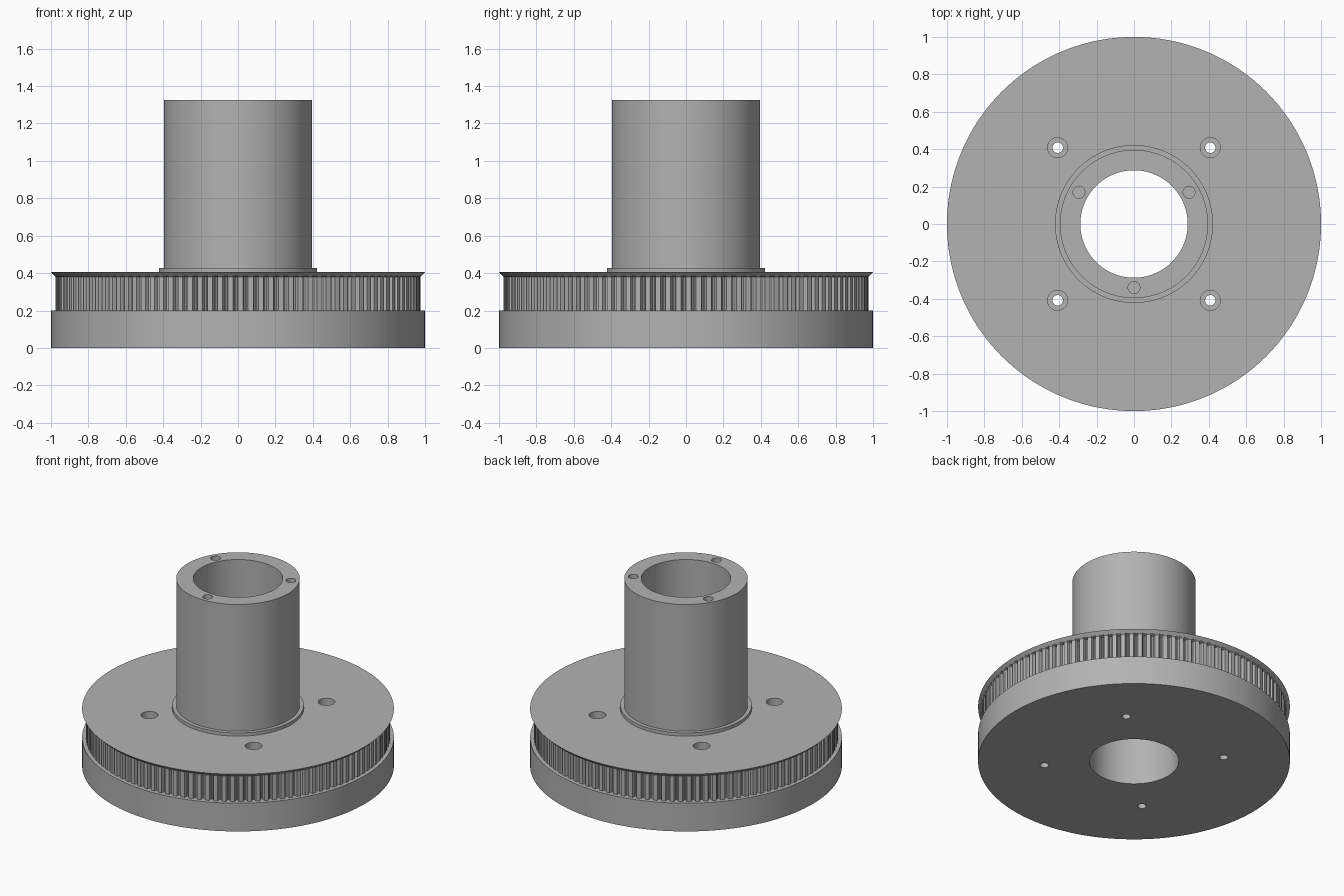
import bpy, bmesh, math

cube = bpy.data.objects.get("Cube")
if cube:
    bpy.data.objects.remove(cube, do_unlink=True)

TEETH = 112
STEPS = 8                      # samples per tooth
SEGS = TEETH * STEPS
TIP, ROOT = 0.975, 0.948
TOOTH = [TIP, TIP, TIP, TIP, TIP, ROOT + 0.004, ROOT, ROOT + 0.004]

mat = bpy.data.materials.new("machined grey")
mat.use_nodes = True
grey = (0.45, 0.45, 0.45, 1)
mat.diffuse_color = grey
mat.node_tree.nodes["Principled BSDF"].inputs["Base Color"].default_value = grey

# Closed half-section (radius, height); None stands for the toothed radius
BORE, TUBE, COLLAR = 0.287, 0.396, 0.422
section = [(BORE, 0), (1, 0), (1, 0.2), (None, 0.2), (None, 0.38), (0.966, 0.38),
           (1, 0.405), (COLLAR, 0.405), (COLLAR, 0.428), (TUBE, 0.428),
           (TUBE, 1.325), (BORE, 1.325)]
# The plate rim sits outside the tooth tips
section[5] = (0.98, 0.385)


def lathe(name, profile):
    bm = bmesh.new()
    rings = []
    for r, z in profile:
        ring = []
        for i in range(SEGS):
            a = 2 * math.pi * i / SEGS
            rad = TOOTH[i % STEPS] if r is None else r
            ring.append(bm.verts.new((rad * math.cos(a), rad * math.sin(a), z)))
        rings.append(ring)
    for k, ring in enumerate(rings):
        upper = rings[(k + 1) % len(rings)]
        for i in range(SEGS):
            j = (i + 1) % SEGS
            bm.faces.new((ring[i], ring[j], upper[j], upper[i]))
    bmesh.ops.recalc_face_normals(bm, faces=bm.faces)
    mesh = bpy.data.meshes.new(name)
    bm.to_mesh(mesh)
    bm.free()
    obj = bpy.data.objects.new(name, mesh)
    bpy.context.collection.objects.link(obj)
    mesh.materials.append(mat)
    return obj


def drill(target, radius, x, y, z0, z1):
    bpy.ops.mesh.primitive_cylinder_add(vertices=32, radius=radius, depth=z1 - z0,
                                        location=(x, y, (z0 + z1) / 2))
    cutter = bpy.context.object
    cutter.name = "drill_cutter"
    cutter.hide_render = True
    cutter.data.materials.append(mat)
    bpy.context.view_layer.objects.active = target
    mod = target.modifiers.new("hole", 'BOOLEAN')
    mod.operation = 'DIFFERENCE'
    mod.solver = 'EXACT'
    mod.object = cutter
    bpy.ops.object.modifier_apply(modifier=mod.name)
    bpy.data.objects.remove(cutter, do_unlink=True)


# One turned body: base flange, toothed band, plate, collar and tube
body = lathe("toothed_pulley_body", section)

# Four counterbored screw holes through the wheel
for sx in (-1, 1):
    for sy in (-1, 1):
        x, y = 0.408 * sx, 0.408 * sy
        drill(body, 0.028, x, y, -0.1, 0.6)
        drill(body, 0.054, x, y, 0.2, 0.6)

# Three blind holes in the tube's end face
for deg in (30, 150, 270):
    a = math.radians(deg)
    drill(body, 0.032, 0.34 * math.cos(a), 0.34 * math.sin(a), 1.08, 1.5)

bpy.ops.object.select_all(action='DESELECT')
body.select_set(True)
bpy.context.view_layer.objects.active = body
bpy.ops.object.shade_smooth_by_angle(angle=math.radians(30))
